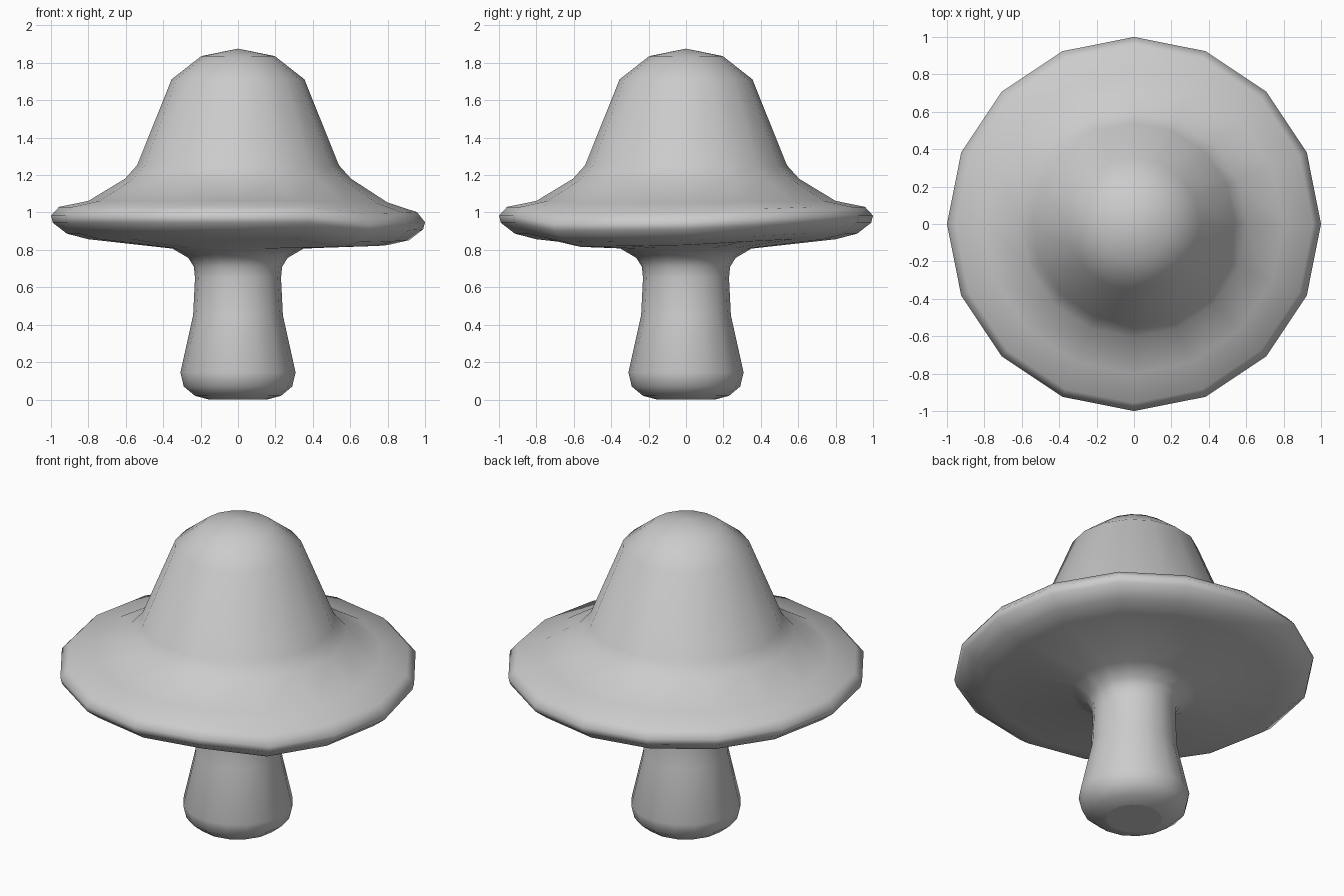
import bpy, bmesh, math

if "Cube" in bpy.data.objects:
    bpy.data.objects.remove(bpy.data.objects["Cube"])

SIDES = 16

# Profile from foot to crown: radius, height, share of the brim sag
profile = [
    (0.155, 0.0, 0), (0.23, 0.02, 0), (0.29, 0.07, 0), (0.308, 0.145, 0),
    (0.24, 0.45, 0), (0.23, 0.65, 0), (0.236, 0.71, 0), (0.265, 0.757, 0),
    (0.35, 0.807, 0), (0.80, 0.857, 0.9), (0.915, 0.887, 1), (0.99, 0.945, 1),
    (1.0, 0.983, 1), (0.957, 1.03, 0.8), (0.80, 1.062, 0.25), (0.605, 1.18, 0),
    (0.54, 1.252, 0), (0.355, 1.712, 0), (0.197, 1.836, 0),
]

# Brim droops a little on the front right side (index = angle step)
sag = {0: -0.035, 1: -0.015, 15: -0.04, 14: -0.045}

bm = bmesh.new()
rings = []
for r, z, w in profile:
    ring = []
    for i in range(SIDES):
        a = 2 * math.pi * i / SIDES
        ring.append(bm.verts.new((r * math.cos(a), r * math.sin(a),
                                  z + w * sag.get(i, 0.0))))
    rings.append(ring)

# Skin between rings
for lo, hi in zip(rings, rings[1:]):
    for i in range(SIDES):
        j = (i + 1) % SIDES
        bm.faces.new((lo[i], lo[j], hi[j], hi[i]))

# Foot cap and crown tip
bm.faces.new(rings[0][::-1])
tip = bm.verts.new((0, 0, 1.876))
for i in range(SIDES):
    bm.faces.new((rings[-1][i], rings[-1][(i + 1) % SIDES], tip))

for f in bm.faces:
    f.smooth = len(f.verts) <= 4

mesh = bpy.data.meshes.new("mushroom")
bm.to_mesh(mesh)
bm.free()
obj = bpy.data.objects.new("mushroom", mesh)
bpy.context.collection.objects.link(obj)
